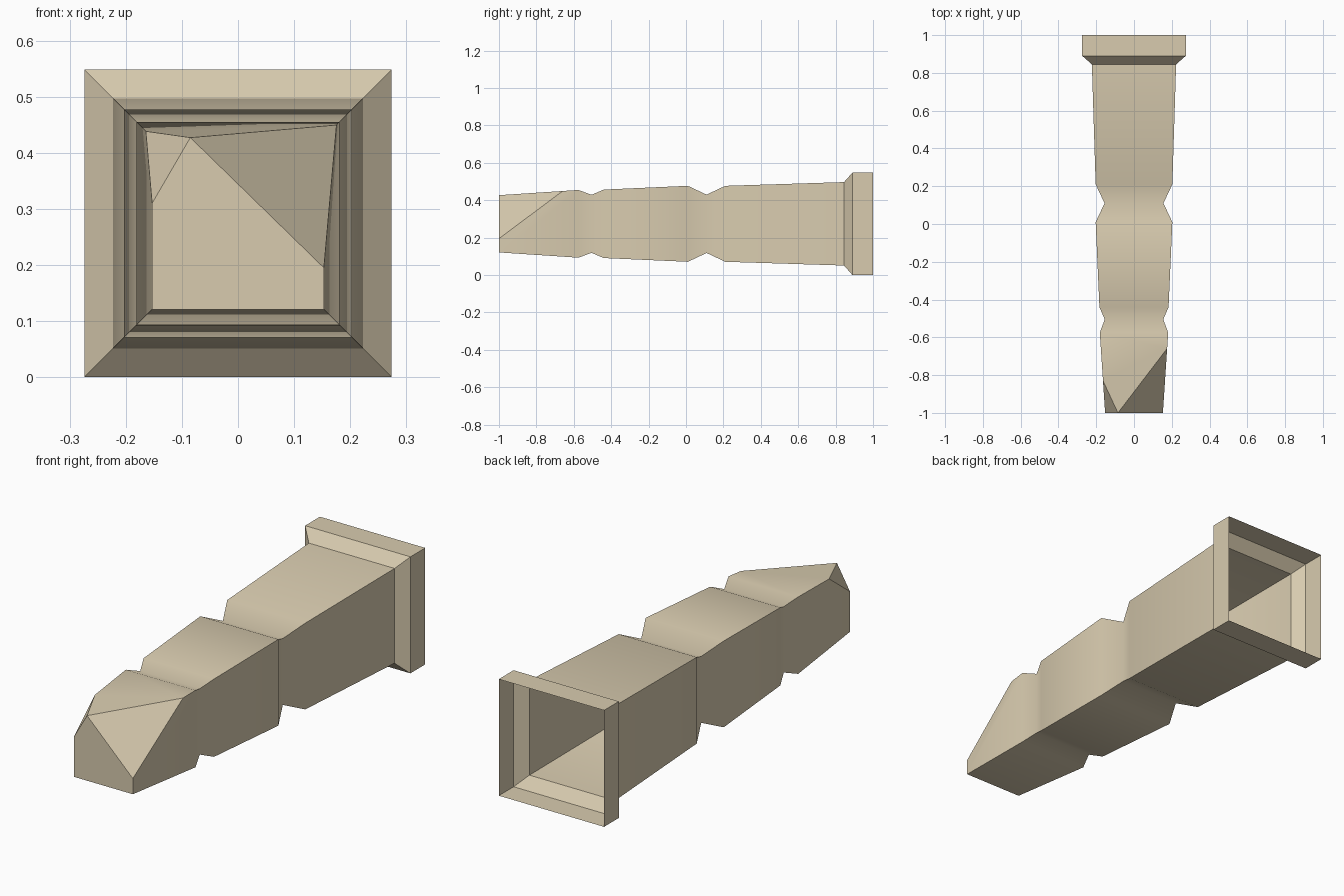
import bpy
import bmesh
from mathutils import Vector

cube = bpy.data.objects.get("Cube")
if cube:
    bpy.data.objects.remove(cube, do_unlink=True)

# Sandy material
mat = bpy.data.materials.new("sandy tan")
mat.use_nodes = True
colour = (0.69, 0.6, 0.43, 1)
mat.diffuse_color = colour
mat.node_tree.nodes["Principled BSDF"].inputs["Base Color"].default_value = colour

# Square sections along the length: (y, half width)
MID = 0.274
HALF_TIP = 0.153
PROFILE = [
    (-1, HALF_TIP), (-0.575, 0.181), (-0.505, 0.155), (-0.44, 0.183),
    (0.01, 0.203), (0.11, 0.156), (0.21, 0.203),
    (0.845, 0.223), (0.89, MID), (1, MID),
]

bm = bmesh.new()
rings = []
for y, h in PROFILE:
    corners = [(-1, -1), (1, -1), (1, 1), (-1, 1)]
    rings.append([bm.verts.new((sx * h, y, MID + sz * h)) for sx, sz in corners])

# Hollow shaft and collar, closed at the tip and open at the back
for a, b in zip(rings, rings[1:]):
    for i in range(4):
        j = (i + 1) % 4
        bm.faces.new((a[j], a[i], b[i], b[j]))
bm.faces.new(rings[0])


def chip(p, q, r, outward):
    """Slice a corner off the tip and close the cut."""
    p, q, r = Vector(p), Vector(q), Vector(r)
    normal = (q - p).cross(r - p).normalized()
    if normal.dot(Vector(outward)) < 0:
        normal.negate()
    cut = bmesh.ops.bisect_plane(
        bm, geom=bm.verts[:] + bm.edges[:] + bm.faces[:], dist=0.0005,
        plane_co=p, plane_no=normal, clear_outer=True)
    edges = [e for e in cut["geom_cut"]
             if isinstance(e, bmesh.types.BMEdge) and e.is_boundary]
    bmesh.ops.holes_fill(bm, edges=edges, sides=0)


# Broken facets at the tip
top = MID + HALF_TIP
peak = (-0.085, -1, top)
chip(peak, (HALF_TIP, -1, 0.195), (0.175, -0.66, 0.449), (1, -1, 1))
chip(peak, (-HALF_TIP, -1, 0.31), (-0.164, -0.83, 0.438), (-1, -1, 1))
bmesh.ops.recalc_face_normals(bm, faces=bm.faces[:])

# Smooth across the notches, crisp on corners, collar and facets
for f in bm.faces:
    f.smooth = True
for e in bm.edges:
    ys = [v.co.y for v in e.verts]
    across = abs(ys[0] - ys[1]) < 0.001
    e.smooth = across and -0.6 < ys[0] < 0.8

mesh = bpy.data.meshes.new("notched_shaft")
bm.to_mesh(mesh)
bm.free()
mesh.materials.append(mat)
shaft = bpy.data.objects.new("notched_shaft", mesh)
bpy.context.collection.objects.link(shaft)
